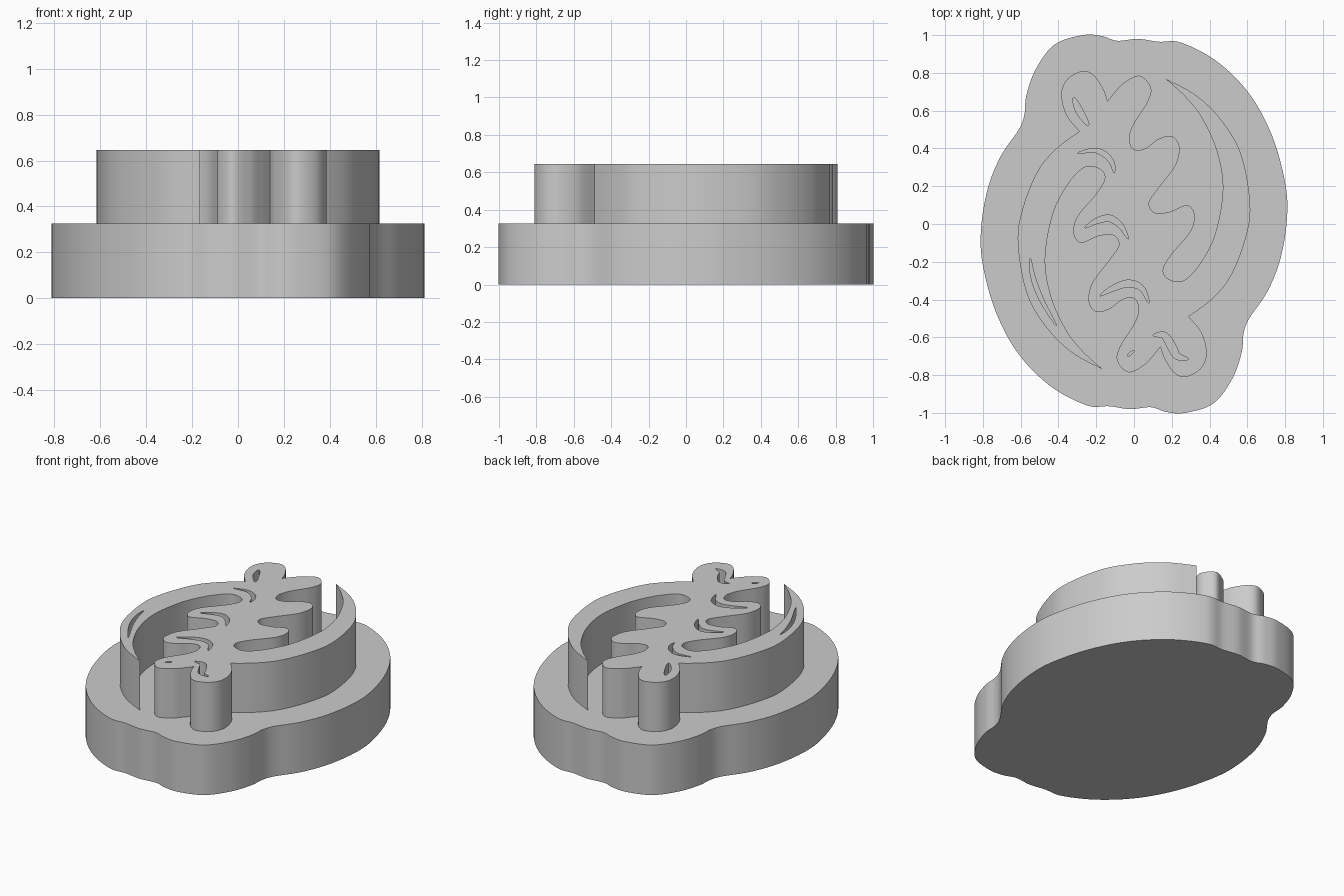
import bpy
import bmesh
import math
from mathutils import Vector

BASE_TOP = 0.325
RELIEF_TOP = 0.645
EMBED = 0.01

default_cube = bpy.data.objects.get("Cube")
if default_cube:
    bpy.data.objects.remove(default_cube, do_unlink=True)

grey = bpy.data.materials.new("plain grey")
grey.use_nodes = True
colour = (0.6, 0.6, 0.6, 1.0)
grey.diffuse_color = colour
grey.node_tree.nodes["Principled BSDF"].inputs["Base Color"].default_value = colour


def smooth_path(points, closed=False, steps=8):
    """Catmull-Rom curve through points given in hundredths of a unit."""
    pts = [Vector(p) / 100 for p in points]
    count = len(pts)
    pick = (lambda i: pts[i % count]) if closed else (lambda i: pts[max(0, min(count - 1, i))])
    path = []
    for i in range(count if closed else count - 1):
        before, start, end, after = (pick(i + k) for k in (-1, 0, 1, 2))
        for step in range(steps):
            t = step / steps
            tangent_in = (end - before) / 2
            tangent_out = (after - start) / 2
            path.append(start * (2 * t**3 - 3 * t**2 + 1) + tangent_in * (t**3 - 2 * t**2 + t)
                        + end * (3 * t**2 - 2 * t**3) + tangent_out * (t**3 - t**2))
    if not closed:
        path.append(pts[-1])
    return path


def half_turn(points):
    """Repeat a half outline, turned half way round the centre."""
    return list(points) + [(-x, -y) for x, y in points]


def tapered_stroke(points, half_width):
    """Closed outline of a brush stroke that narrows to both ends."""
    centre = smooth_path(points)
    last = len(centre) - 1
    left, right = [], []
    for i, p in enumerate(centre):
        along = (centre[min(i + 1, last)] - centre[max(i - 1, 0)]).normalized()
        side = Vector((-along.y, along.x)) * half_width * math.sin(math.pi * i / last) ** 0.7
        left.append(p + side)
        if 0 < i < last:
            right.append(p - side)
    return left + right[::-1]


def extrude_outlines(name, outlines, bottom, top):
    """Solid slab from closed outlines; inner outlines become openings."""
    curve = bpy.data.curves.new(name + " profile", "CURVE")
    curve.dimensions = "2D"
    curve.fill_mode = "BOTH"
    curve.extrude = (top - bottom) / 2
    for outline in outlines:
        spline = curve.splines.new("POLY")
        spline.points.add(len(outline) - 1)
        for point, p in zip(spline.points, outline):
            point.co = (p[0], p[1], 0, 1)
        spline.use_cyclic_u = True
    helper = bpy.data.objects.new(name + " profile", curve)
    bpy.context.collection.objects.link(helper)
    graph = bpy.context.evaluated_depsgraph_get()
    mesh = bpy.data.meshes.new_from_object(helper.evaluated_get(graph))
    bpy.data.objects.remove(helper, do_unlink=True)

    # weld the caps to the walls and turn every face outward
    bm = bmesh.new()
    bm.from_mesh(mesh)
    bmesh.ops.translate(bm, verts=bm.verts, vec=(0, 0, (top + bottom) / 2))
    bmesh.ops.remove_doubles(bm, verts=bm.verts, dist=0.0001)
    bmesh.ops.recalc_face_normals(bm, faces=bm.faces)
    bm.to_mesh(mesh)
    bm.free()
    mesh.materials.clear()
    mesh.materials.append(grey)
    obj = bpy.data.objects.new(name, mesh)
    bpy.context.collection.objects.link(obj)
    bpy.ops.object.select_all(action="DESELECT")
    obj.select_set(True)
    bpy.context.view_layer.objects.active = obj
    bpy.ops.object.shade_smooth_by_angle(angle=math.radians(30))
    return obj


# Base: rounded plate with a bulge at two opposite corners
base_half = [(-58, 58), (-57, 68), (-52, 82), (-42, 95), (-27, 100), (-17, 99.5), (-9, 97),
             (2, 98), (13, 96.5), (25, 96), (44, 86), (61, 69), (73, 47), (80, 22),
             (81, 3), (77.5, -18.5), (70.5, -36), (61, -50)]
extrude_outlines("base_plate", [smooth_path(half_turn(base_half), closed=True)], 0, BASE_TOP)

# Relief: smooth runs that meet at sharp corners
crescent_outer = [(29, -49), (41, -40), (51, -28), (59, -8), (61.5, 10), (57, 36),
                  (47, 54), (33, 68), (16.5, 77)]
crescent_inner_and_fingers = [
    (16.5, 77), (27, 67.5), (36, 56), (44, 38), (47, 18), (43, -5), (35, -21), (26, -30),
    (18, -29), (15.5, -24), (20, -16), (30, -4), (32, 5), (28, 10), (19, 6.5), (11, 6),
    (8, 11), (13, 19), (22, 31), (24, 41), (20, 46.5), (13, 45), (6, 40), (0, 39.5),
    (-2.5, 45), (0, 53), (7, 64), (9, 72), (3, 78.5), (-5, 75), (-10, 70), (-14, 65)]
end_lobe = [(-14, 65), (-16, 71), (-21, 78.5), (-27, 81), (-35, 77), (-38.5, 69),
            (-36, 58), (-29, 49)]
relief_half = []
for run in (crescent_outer, crescent_inner_and_fingers, end_lobe):
    relief_half += smooth_path(run)[:-1]

# Grooves: tapered strokes cut through the relief
grooves = [
    ([(-32, 67), (-29, 60), (-24, 52)], 0.018),
    ([(-30, 37.5), (-21, 39), (-15, 36.5), (-11.5, 32), (-10.5, 27)], 0.014),
    ([(-26, -2), (-20, 1.5), (-13, 3), (-7, -1), (-3, -8)], 0.017),
    ([(-18, -38), (-11, -34), (-3, -31.5), (4, -34), (8, -42)], 0.018),
    ([(10, -59), (16, -59), (20, -65), (23, -70), (29, -71.5)], 0.022),
    ([(-3.5, -70), (0, -67)], 0.007),
    ([(-55, -18), (-53.5, -28), (-49, -40), (-41, -54)], 0.012),
]
strokes = [tapered_stroke(path, width) for path, width in grooves]
extrude_outlines("raised_relief", [half_turn(relief_half)] + strokes,
                 BASE_TOP - EMBED, RELIEF_TOP)
